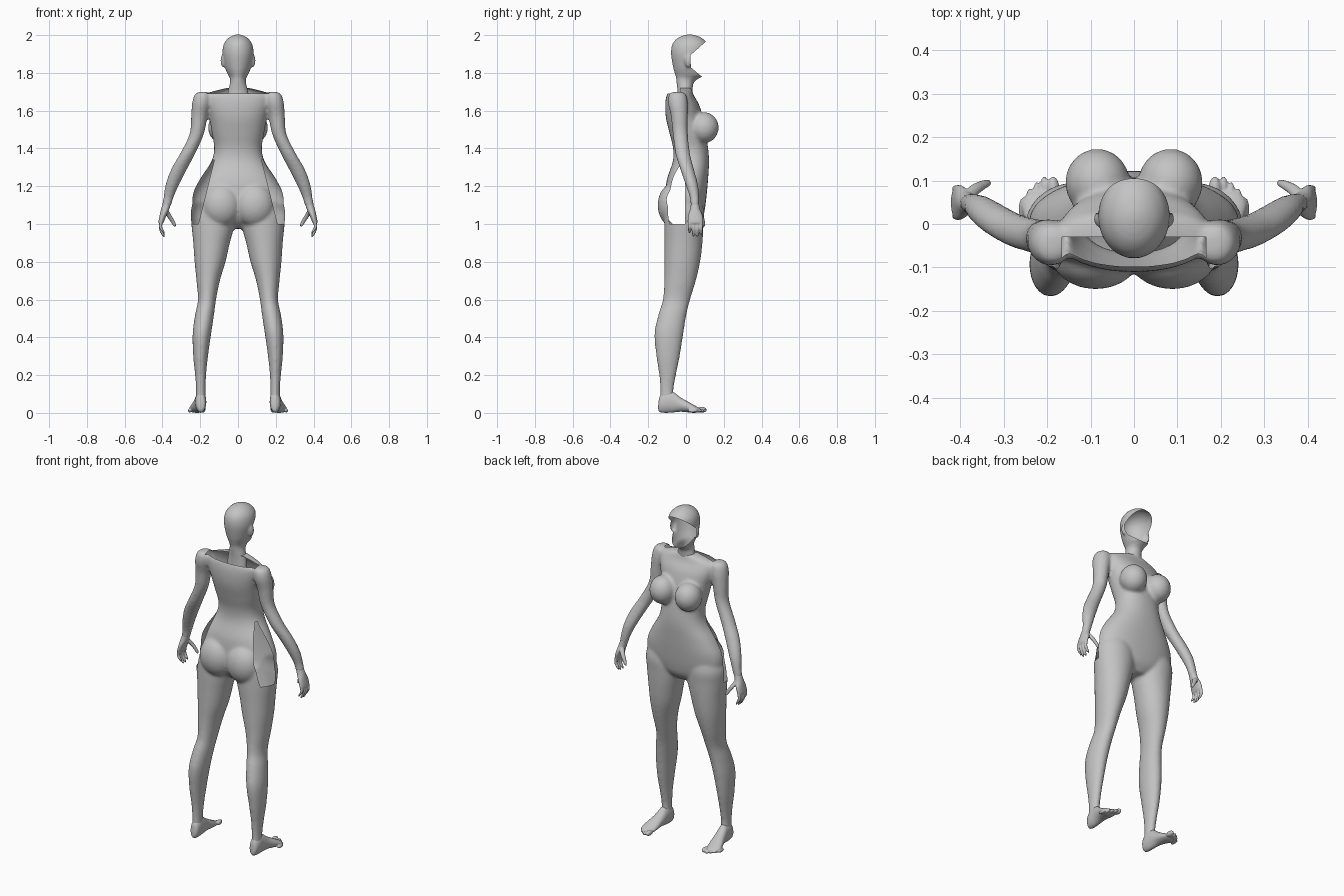
import bpy, bmesh, math
from mathutils import Vector, Matrix

grey = bpy.data.materials.new("plain_grey")
grey.diffuse_color = (0.55, 0.55, 0.55, 1)


def spline(rows, steps=5):
    """Catmull-Rom interpolation between section rows."""
    out = []
    for i in range(len(rows) - 1):
        p0, p1 = rows[max(i - 1, 0)], rows[i]
        p2, p3 = rows[i + 1], rows[min(i + 2, len(rows) - 1)]
        for k in range(steps):
            t = k / steps
            out.append([0.5 * (2 * b + (c - a) * t + (2 * a - 5 * b + 4 * c - d) * t * t
                               + (3 * b - a - 3 * c + d) * t ** 3)
                        for a, b, c, d in zip(p0, p1, p2, p3)])
    out.append(list(rows[-1]))
    return out


def loft(bm, rows, side=1, along_y=False, power=2.0, n=32, steps=5):
    """Rows: height, centre x, half width, front, back. Capped tube of rounded sections."""
    rings = []
    for h, cx, rx, f, b in spline(rows, steps):
        ring = []
        for k in range(n):
            a = 2 * math.pi * k / n
            c, s = math.cos(a), math.sin(a)
            x = cx + rx * math.copysign(abs(c) ** (2 / power), c)
            y = (f + b) / 2 + (f - b) / 2 * math.copysign(abs(s) ** (2 / power), s)
            ring.append(bm.verts.new((side * x, h, y) if along_y else (side * x, y, h)))
        rings.append(ring)
    for r0, r1 in zip(rings, rings[1:]):
        for k in range(n):
            bm.faces.new((r0[k], r0[(k + 1) % n], r1[(k + 1) % n], r1[k]))
    bm.faces.new(rings[0])
    bm.faces.new(rings[-1])


def blob(bm, centre, radii, side=1):
    m = Matrix.Translation((side * centre[0], centre[1], centre[2])) @ Matrix.Diagonal((*radii, 1))
    bmesh.ops.create_uvsphere(bm, u_segments=32, v_segments=20, radius=1, matrix=m)


def finish(bm, name, voxel=None, smooth=4, holes=()):
    """Make the object, fuse overlapping volumes, then cut open the holes."""
    bmesh.ops.recalc_face_normals(bm, faces=bm.faces)
    me = bpy.data.meshes.new(name)
    bm.to_mesh(me)
    ob = bpy.data.objects.new(name, me)
    bpy.context.collection.objects.link(ob)
    if voxel:
        r = ob.modifiers.new("fuse", 'REMESH')
        r.mode, r.voxel_size = 'VOXEL', voxel
        s = ob.modifiers.new("soften", 'SMOOTH')
        s.factor, s.iterations = 0.5, smooth
        bpy.context.view_layer.update()
        ev = ob.evaluated_get(bpy.context.evaluated_depsgraph_get())
        fused = bpy.data.meshes.new_from_object(ev)
        ob.modifiers.clear()
        ob.data = fused
    bm.clear()
    bm.from_mesh(ob.data)
    for planes in holes:
        planes = [(Vector(p), Vector(d).normalized()) for p, d in planes]

        def inside(f, margin):
            c = f.calc_center_median()
            return all((c - p).dot(d) > margin for p, d in planes)
        for p, d in planes:
            fs = [f for f in bm.faces if inside(f, -0.03)]
            geom = list({v for f in fs for v in f.verts} | {e for f in fs for e in f.edges}) + fs
            bmesh.ops.bisect_plane(bm, geom=geom, plane_co=p, plane_no=d, dist=1e-5)
        bmesh.ops.delete(bm, geom=[f for f in bm.faces if inside(f, 0)], context='FACES')
    for f in bm.faces:
        f.smooth = True
    bm.to_mesh(ob.data)
    bm.free()
    ob.data.materials.clear()
    ob.data.materials.append(grey)
    return ob


# Body: torso, legs and arms fused into one skin
body = bmesh.new()
loft(body, [(.975, 0, .05, .05, -.04), (1.02, 0, .17, .085, -.09), (1.08, 0, .235, .10, -.11),
            (1.16, 0, .238, .11, -.11), (1.24, 0, .20, .117, -.10), (1.33, 0, .142, .122, -.07),
            (1.40, 0, .126, .117, -.068), (1.48, 0, .138, .105, -.087), (1.56, 0, .152, .09, -.106),
            (1.63, 0, .172, .07, -.11), (1.68, 0, .175, .042, -.103), (1.70, 0, .14, .035, -.09),
            (1.72, 0, .06, .03, -.06)], power=2.25, n=48)
LEG = [(1.14, .13, .10, .08, -.09), (1.07, .133, .117, .095, -.11), (1.0, .132, .115, .093, -.115),
       (.9, .14, .097, .087, -.115), (.8, .148, .082, .075, -.115), (.7, .158, .062, .052, -.115),
       (.6, .164, .048, .022, -.122), (.52, .177, .05, .002, -.146), (.42, .191, .049, -.014, -.167),
       (.3, .198, .039, -.033, -.157), (.2, .198, .029, -.053, -.142), (.12, .197, .025, -.066, -.136),
       (.06, .197, .026, -.06, -.138)]
ARM = [(1.70, .185, .02, -.02, -.07), (1.685, .187, .042, 0, -.09), (1.64, .193, .05, .01, -.095),
       (1.57, .205, .043, .01, -.08), (1.475, .219, .038, .01, -.07), (1.37, .268, .04, .022, -.055),
       (1.29, .312, .042, .042, -.03), (1.21, .347, .036, .063, -.003), (1.14, .368, .027, .07, .02),
       (1.09, .38, .024, .07, .025)]
for s in (1, -1):
    loft(body, LEG, s)
    loft(body, ARM, s)
    blob(body, (.084, .095, 1.51), (.074, .078, .082), s)     # bust
    blob(body, (.088, -.066, 1.10), (.105, .084, .115), s)    # seat

# Open flanks behind the hips and open upper back around the neck
holes = [[((0, -.015, 1.69), (0, 0, 1)), ((0, -.03, 1.69), (0, -1, 0)),
          ((.165, 0, 0), (-1, 0, 0)), ((-.165, 0, 0), (1, 0, 0))]]
for s in (1, -1):
    holes.append([((0, 0, 1.0), (0, 0, 1)), ((0, 0, 1.34), (0, 0, -1)), ((0, -.005, 0), (0, -1, 0)),
                  ((s * .125, 0, 1.34), (s * .34, 0, .085)),
                  ((s * .225, 0, 1.34), (-s * 1, 0, -.22))])
finish(body, "body", voxel=.009, smooth=5, holes=holes)

# Head and neck with an open face
head = bmesh.new()
loft(head, [(1.64, 0, .062, .02, -.045), (1.70, 0, .054, .033, -.045), (1.75, 0, .042, .042, -.05),
            (1.775, 0, .044, .075, -.053), (1.79, 0, .053, .10, -.057), (1.83, 0, .069, .106, -.068),
            (1.90, 0, .082, .114, -.079), (1.95, 0, .076, .115, -.073), (1.98, 0, .056, .09, -.05),
            (1.996, 0, .032, .06, -.02), (2.003, 0, .01, .03, .01)], n=40)
for s in (1, -1):
    blob(head, (.08, .012, 1.865), (.012, .019, .035), s)     # ears
finish(head, "head", voxel=.007, smooth=3, holes=[
    [((0, .02, 1.89), (0, .08, -.09)), ((0, .025, 1.85), (0, 1, .05)),
     ((0, .03, 1.825), (0, .05, .06))]])

# Feet and hands
FOOT = [(-.147, .196, .008, .045, .015), (-.138, .196, .022, .09, .004), (-.11, .197, .029, .115, 0),
        (-.07, .199, .030, .112, .002), (-.03, .204, .034, .083, .006), (.01, .211, .040, .06, .003),
        (.045, .217, .042, .04, 0), (.068, .214, .034, .028, .006), (.075, .212, .02, .02, .01)]
PALM = [(1.115, .374, .021, .068, .027), (1.08, .385, .022, .074, .022), (1.045, .397, .018, .088, .011),
        (1.01, .407, .014, .09, .008), (1.0, .408, .008, .085, .012)]
for s, label in ((1, "right"), (-1, "left")):
    foot = bmesh.new()
    loft(foot, FOOT, s, along_y=True)
    for k in range(5):                                        # toes
        r = .015 if k == 0 else .0095
        blob(foot, (.186 + .0165 * k + (.004 if k else 0), .083 - .003 * k * k + (.004 if k == 1 else 0), r + .002),
             (r * .95, .026, r), s)
    finish(foot, label + "_foot", voxel=.004, smooth=2)

    hand = bmesh.new()
    loft(hand, PALM, s)
    for k in range(4):                                        # fingers
        y, tip = .019 + .0205 * k, (.95, .932, .93, .94)[k]
        top, w = 1.02, .0085
        mid = (top + tip) / 2
        loft(hand, [(top, .405, w, y + w, y - w), (mid, .41, w, y + w, y - w),
                    (tip + .012, .397, w * .85, y + w * .85, y - w * .85),
                    (tip, .39, .003, y + .003, y - .003)], s, n=16)
    loft(hand, [(1.075, .383, .013, .075, .045), (1.045, .366, .014, .092, .066),   # thumb
                (1.015, .347, .012, .10, .08), (.995, .337, .009, .102, .086),
                (.985, .333, .003, .098, .092)], s, n=16)
    finish(hand, label + "_hand", voxel=.004, smooth=2)
